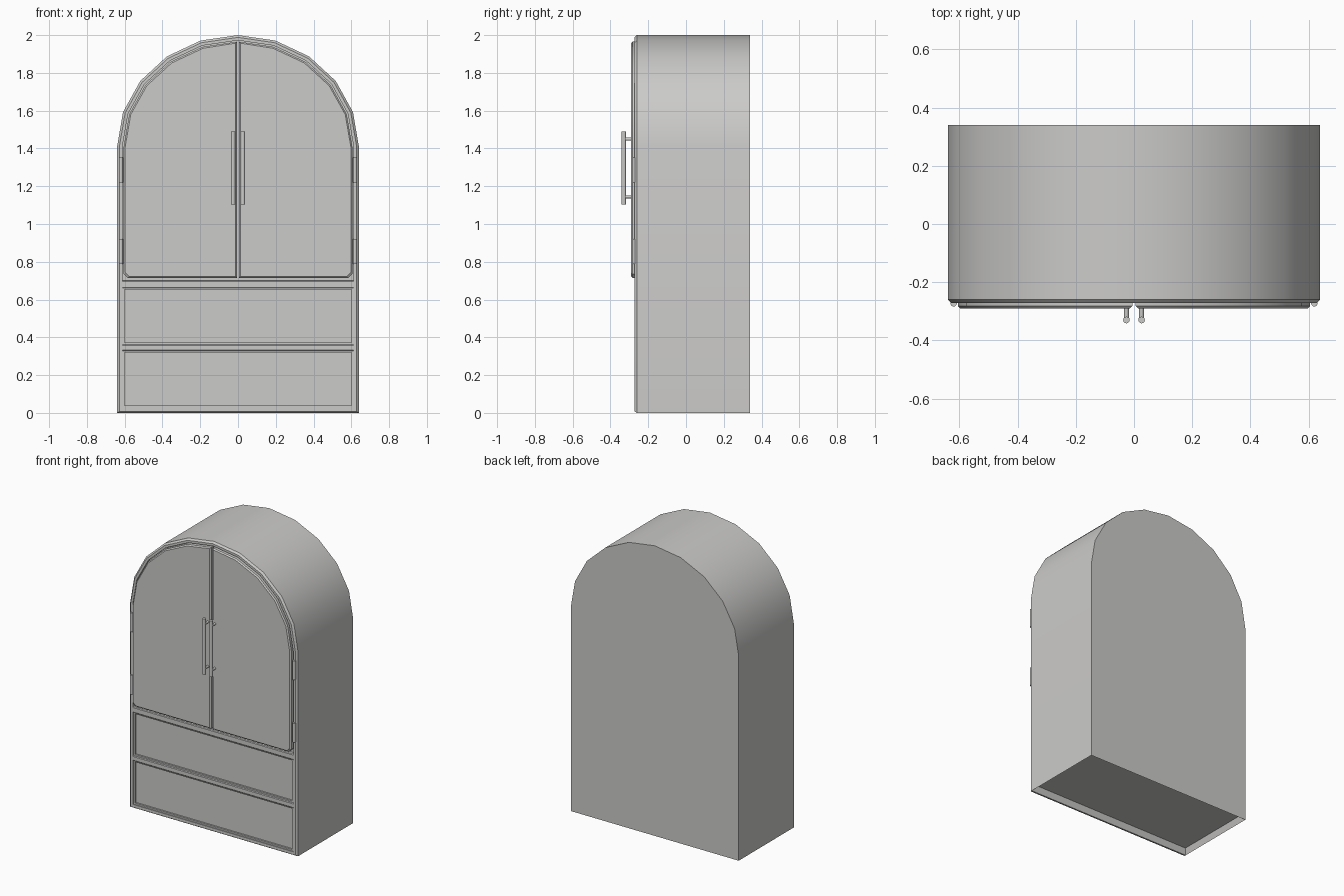
import bpy, bmesh, math
from mathutils import Matrix, Vector

cube = bpy.data.objects.get("Cube")
if cube:
    bpy.data.objects.remove(cube, do_unlink=True)

grey = bpy.data.materials.new("warm_grey")
grey.use_nodes = True
COLOR = (0.6, 0.597, 0.588, 1)
grey.diffuse_color = COLOR
grey.node_tree.nodes["Principled BSDF"].inputs["Base Color"].default_value = COLOR

HALF, SPRING, RISE = 0.64, 1.41, 0.59   # half width, arch start, arch height
FACE, RECESS, BACK = -0.272, -0.25, 0.34


def finish(name, bm):
    """Turn a bmesh into a named, shaded object."""
    bmesh.ops.recalc_face_normals(bm, faces=bm.faces)
    mesh = bpy.data.meshes.new(name)
    bm.to_mesh(mesh)
    bm.free()
    mesh.materials.append(grey)
    obj = bpy.data.objects.new(name, mesh)
    bpy.context.collection.objects.link(obj)
    bpy.ops.object.select_all(action="DESELECT")
    obj.select_set(True)
    bpy.context.view_layer.objects.active = obj
    bpy.ops.object.shade_smooth_by_angle(angle=math.radians(25))
    return obj


def loft(sections, caps=True, closed=False):
    """Skin a row of (outline, y) sections that share a point count."""
    bm = bmesh.new()
    rings = [[bm.verts.new((x, y, z)) for x, z in pts] for pts, y in sections]
    pairs = list(zip(rings, rings[1:]))
    if closed:
        pairs.append((rings[-1], rings[0]))
    for a, b in pairs:
        for i in range(len(a)):
            j = (i + 1) % len(a)
            bm.faces.new((a[i], a[j], b[j], b[i]))
    if caps and not closed:
        bm.faces.new(rings[0])
        bm.faces.new(rings[-1])
    return bm


def arch(d, steps):
    """Arch points from the right spring, inset by d."""
    return [((HALF - d) * math.cos(i * math.pi / 10),
             SPRING + (RISE - d) * math.sin(i * math.pi / 10)) for i in range(steps + 1)]


def outline(d, bottom=0.0):
    return [(d - HALF, bottom), (HALF - d, bottom)] + arch(d, 10)


def rect(w, z0, z1):
    return [(-w, z0), (w, z0), (w, z1), (-w, z1)]


def door_outline(e, gap=0.006, bottom=0.715, cut=0.02):
    d = 0.035 + e
    w = HALF - d
    pts = arch(d, 5)
    pts[-1] = (gap + e, pts[-1][1])
    return [(gap + e, bottom + e), (w - cut, bottom + e), (w, bottom + e + cut)] + pts


def cylinder(name, center, radius, length, axis="Z", sides=12):
    bm = bmesh.new()
    turn = Matrix.Rotation(math.pi / 2, 4, "X") if axis == "Y" else Matrix()
    bmesh.ops.create_cone(bm, cap_ends=True, segments=sides, radius1=radius, radius2=radius,
                          depth=length, matrix=Matrix.Translation(center) @ turn)
    return finish(name, bm)


# Arched carcass with a recessed underside
bm = loft([(outline(0), RECESS), (outline(0), BACK)])
bm.normal_update()
bmesh.ops.recalc_face_normals(bm, faces=bm.faces)
under = [f for f in bm.faces if all(v.co.z < 0.001 for v in f.verts)]
bmesh.ops.inset_individual(bm, faces=under, thickness=0.022)
bmesh.ops.translate(bm, verts=under[0].verts, vec=Vector((0, 0, 0.04)))
finish("carcass", bm)

# Chamfered frame around the front
finish("front_frame", loft([
    (outline(0), RECESS), (outline(0), -0.26), (outline(0.012, 0.008), FACE),
    (outline(0.028, 0.028), FACE), (outline(0.028, 0.028), RECESS)], closed=True))

# Rails between doors and drawers, with softened edges
for name, z0, z1 in (("upper_rail", 0.66, 0.7), ("middle_rail", 0.328, 0.363)):
    finish(name, loft([(rect(0.614, z0, z1), RECESS), (rect(0.614, z0, z1), -0.268),
                       (rect(0.614, z0 + 0.005, z1 - 0.005), FACE)]))

# Drawers: a thin trim around a sunken panel
for name, z0, z1 in (("upper_drawer", 0.363, 0.66), ("lower_drawer", 0.028, 0.328)):
    outer, inner = rect(0.612, z0, z1), rect(0.6, z0 + 0.01, z1 - 0.008)
    finish(name + "_trim", loft([(outer, RECESS), (outer, -0.266),
                                 (inner, -0.266), (inner, RECESS)], closed=True))
    finish(name + "_panel", loft([(inner, RECESS + 0.01), (inner, RECESS - 0.004)]))

# Doors with hinges and bar handles, mirrored left and right
for side, s in (("left", 1), ("right", -1)):
    sections = [(door_outline(e), y) for e, y in ((0, RECESS), (0, -0.282), (0.008, -0.29))]
    finish(side + "_door", loft([([(s * x, z) for x, z in pts], y) for pts, y in sections]))
    for level, z in (("lower", 0.855), ("upper", 1.285)):
        cylinder(f"{side}_{level}_hinge", (s * 0.62, -0.273, z), 0.011, 0.132)
    cylinder(side + "_handle_bar", (s * 0.026, -0.33, 1.297), 0.0115, 0.385)
    for level, z in (("lower", 1.143), ("upper", 1.45)):
        cylinder(f"{side}_{level}_handle_post", (s * 0.026, -0.307, z), 0.008, 0.046, "Y")
